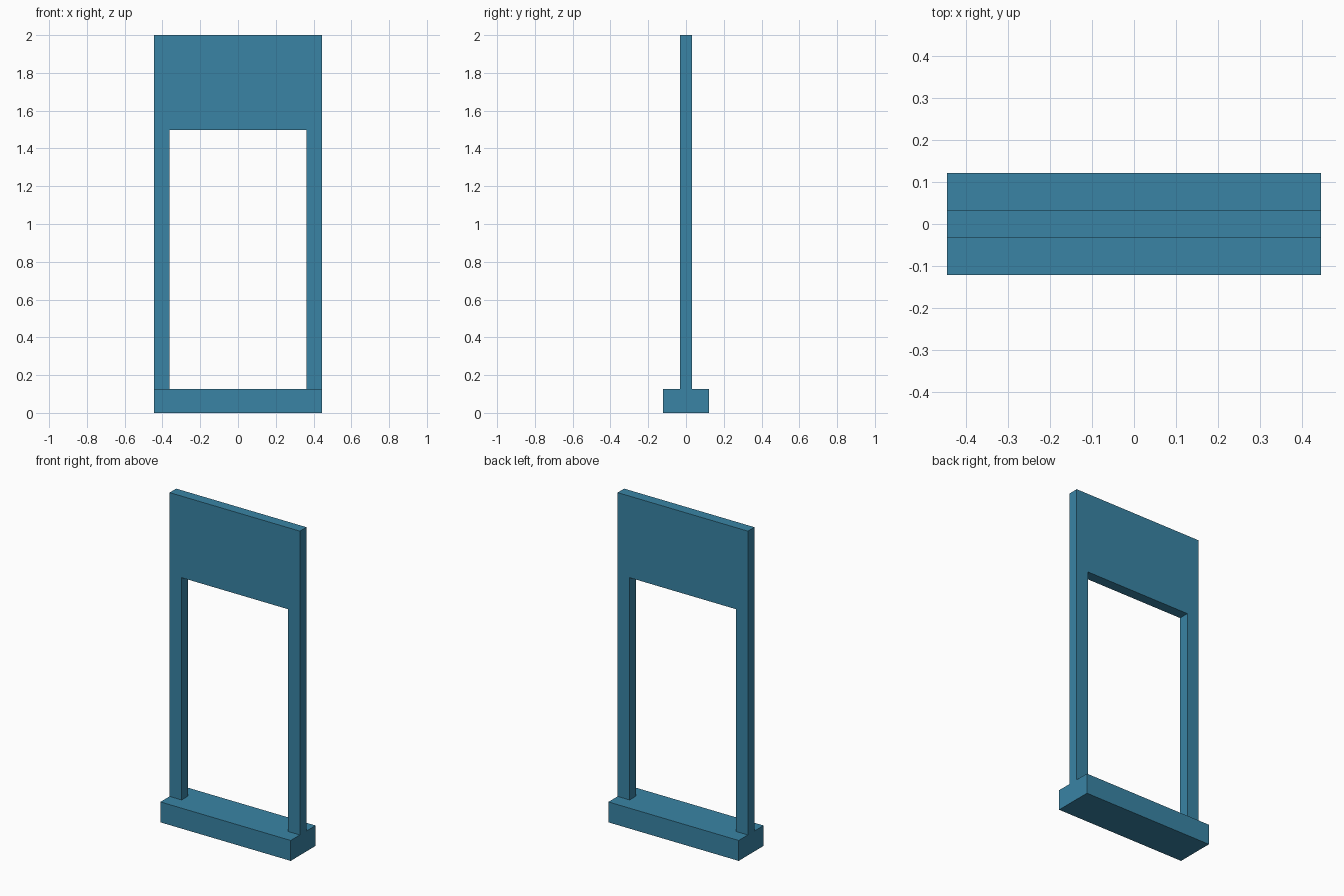
import bpy
import bmesh
from mathutils import Vector

if "Cube" in bpy.data.objects:
    bpy.data.objects.remove(bpy.data.objects["Cube"])


def extrude_profile(name, points, depth, material):
    """Extrude an (x, z) outline along y, centred on y = 0."""
    bm = bmesh.new()
    face = bm.faces.new([bm.verts.new((x, -depth / 2, z)) for x, z in points])
    result = bmesh.ops.extrude_face_region(bm, geom=[face])
    verts = [v for v in result["geom"] if isinstance(v, bmesh.types.BMVert)]
    bmesh.ops.translate(bm, verts=verts, vec=Vector((0, depth, 0)))
    bmesh.ops.recalc_face_normals(bm, faces=bm.faces)
    mesh = bpy.data.meshes.new(name)
    bm.to_mesh(mesh)
    bm.free()
    mesh.materials.append(material)
    obj = bpy.data.objects.new(name, mesh)
    bpy.context.collection.objects.link(obj)
    return obj


HALF_W = 0.4445    # outer half width
OPEN_W = 0.3625    # half width of the opening
BASE_H = 0.126     # top of the base
OPEN_TOP = 1.497   # underside of the header panel
TOP = 2.0

blue = bpy.data.materials.new("blue_paint")
blue.diffuse_color = (0.041, 0.231, 0.376, 1)
blue.use_nodes = True
blue.node_tree.nodes["Principled BSDF"].inputs["Base Color"].default_value = blue.diffuse_color

# Base block
extrude_profile("base", [(-HALF_W, 0), (HALF_W, 0),
                         (HALF_W, BASE_H), (-HALF_W, BASE_H)], 0.242, blue)

# Upright frame: two posts and a tall header panel in one piece
half = [(OPEN_W, OPEN_TOP), (OPEN_W, BASE_H), (HALF_W, BASE_H), (HALF_W, TOP)]
extrude_profile("upright_frame",
                half + [(-x, z) for x, z in reversed(half)], 0.064, blue)
